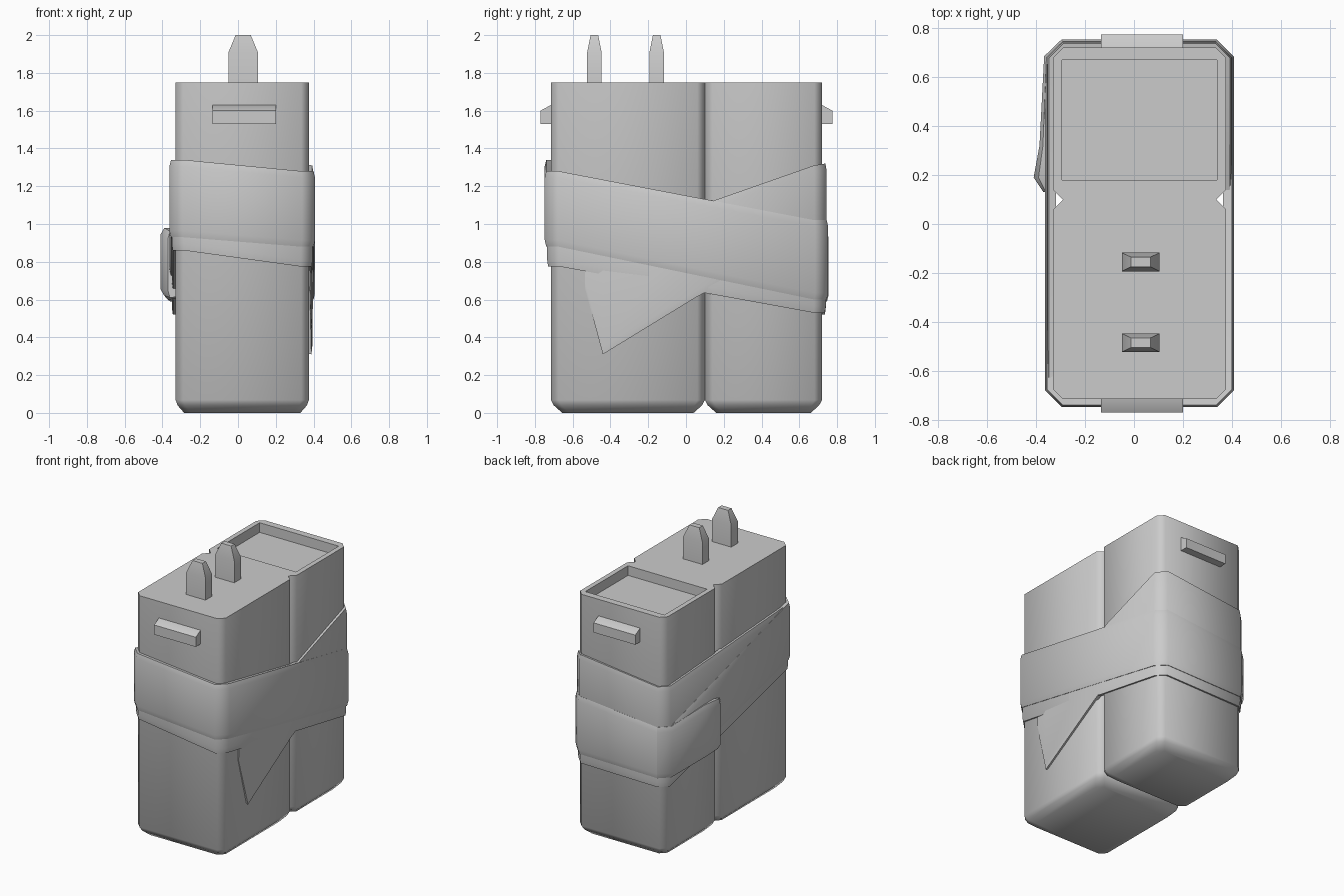
import bpy, bmesh, math

if "Cube" in bpy.data.objects:
    bpy.data.objects.remove(bpy.data.objects["Cube"], do_unlink=True)

X0, X1, Y0, Y1, SEAM, TOP = -0.33, 0.375, -0.715, 0.72, 0.10, 1.75
C = 0.04  # corner chamfer

grey = bpy.data.materials.new("plain grey")
grey.use_nodes = True
grey.diffuse_color = (0.6, 0.6, 0.6, 1)
grey.node_tree.nodes["Principled BSDF"].inputs["Base Color"].default_value = (0.6, 0.6, 0.6, 1)


def finish(name, bm, angle=30):
    bmesh.ops.recalc_face_normals(bm, faces=bm.faces[:])
    mesh = bpy.data.meshes.new(name)
    bm.to_mesh(mesh)
    bm.free()
    mesh.materials.append(grey)
    ob = bpy.data.objects.new(name, mesh)
    bpy.context.collection.objects.link(ob)
    bpy.ops.object.select_all(action='DESELECT')
    ob.select_set(True)
    bpy.context.view_layer.objects.active = ob
    bpy.ops.object.shade_smooth_by_angle(angle=math.radians(angle))
    return ob


def loft(bm, rings, cap=True, closed=True):
    """Skin matching rings of points; returns the last cap."""
    vs = [[bm.verts.new(p) for p in r] for r in rings]
    n = len(vs[0])
    for a, b in zip(vs, vs[1:]):
        for i in range(n if closed else n - 1):
            j = (i + 1) % n
            bm.faces.new((a[i], a[j], b[j], b[i]))
    if cap:
        bm.faces.new(vs[0][::-1])
        return bm.faces.new(vs[-1])


def octagon(x0, x1, y0, y1, c, z):
    return [(x0 + c, y0, z), (x1 - c, y0, z), (x1, y0 + c, z), (x1, y1 - c, z),
            (x1 - c, y1, z), (x0 + c, y1, z), (x0, y1 - c, z), (x0, y0 + c, z)]


# Two body blocks with a V groove where their chamfers meet
def block(name, y0, y1, tray=None):
    bm = bmesh.new()
    i = 0.045
    top = loft(bm, [octagon(X0 + i, X1 - i, y0 + i + .015, y1 - i - .015, C, 0),
                    octagon(X0 + .01, X1 - .01, y0 + .015, y1 - .015, C, .04),
                    octagon(X0, X1, y0, y1, C, .068),
                    octagon(X0, X1, y0, y1, C, TOP)])
    if tray:  # sunken rectangular tray in the top
        bmesh.ops.inset_region(bm, faces=[top], thickness=.03)
        a, b, c, d = tray
        for v in top.verts:
            v.co = (a if v.co.x < (a + b) / 2 else b,
                    c if v.co.y < (c + d) / 2 else d, TOP)
        bmesh.ops.remove_doubles(bm, verts=list(top.verts), dist=.001)
        floor = [f for f in bm.faces if f.normal.z > .9 and
                 all(a - .001 < v.co.x < b + .001 and c - .001 < v.co.y < d + .001 for v in f.verts)]
        ext = bmesh.ops.extrude_face_region(bm, geom=floor)
        bmesh.ops.delete(bm, geom=floor, context='FACES')
        for v in ext["geom"]:
            if isinstance(v, bmesh.types.BMVert):
                v.co.z -= .07
    finish(name, bm, 60)


block("front_block", Y0, SEAM)
block("rear_block", SEAM, Y1, (-.295, .34, .18, .67))

# Two tapered prongs on top
for name, y in (("front_prong", -.485), ("rear_prong", -.155)):
    bm = bmesh.new()
    loft(bm, [[(.0275 + sx * w, y + sy * d, z) for sx, sy in ((-1, -1), (1, -1), (1, 1), (-1, 1))]
              for w, d, z in ((.0775, .038, TOP - .02), (.0775, .038, 1.91), (.04, .02, 2.0))])
    finish(name, bm)

# Clip ledges with sloping tops, front and back
for name, y, s in (("front_clip", Y0, -1), ("back_clip", Y1, 1)):
    bm = bmesh.new()
    loft(bm, [[(x, y + s * o, z) for o, z in ((-.02, 1.53), (.055, 1.53), (.055, 1.6), (0, 1.63), (-.02, 1.63))]
              for x in (-.135, .2)])
    finish(name, bm)


# Straps: each station is (x, y, low z, high z, thickness)
def strap(name, stations, closed=False):
    bm = bmesh.new()
    rings = []
    for x, y, lo, hi, t in stations:
        on_side = min(x - X0, X1 - x) < .005
        sx = 1 if x > 0 else -1
        sy = 1 if y > 0 else -1
        corner = min(y - Y0, Y1 - y) < .07
        n = (sx, sy * .41 * corner) if on_side else (sx * .41, sy)
        e = min(.035, (hi - lo) / 4)
        profile = ((-.012, lo + .005), (t * .75, lo), (t, lo + e), (t, hi - e), (t * .75, hi), (-.012, hi - .005))
        rings.append([(x + n[0] * o, y + n[1] * o, z) for o, z in profile])
    if closed:
        rings.append(rings[0])
    loft(bm, rings, cap=not closed)
    bmesh.ops.remove_doubles(bm, verts=bm.verts[:], dist=.0005)
    finish(name, bm, 50)


RING = [p[:2] for p in octagon(X0, X1, Y0, Y1, .05, 0)]


def ring(lows, highs, t):
    """Stations of a full loop from the z values at its four corners."""
    order = (0, 1, 1, 2, 2, 3, 3, 0)
    return [(x, y, lows[k], highs[k], t) for (x, y), k in zip(RING, order)]


strap("main_strap", ring((.93, .88, .60, .59), (1.34, 1.28, 1.02, .96), .033), True)
strap("lower_strap", ring((.86, .775, .53, .52), (1.05, 1.0, .75, .72), .02), True)

# Under strap: pointed tail, then round the back and up to the front
strap("under_strap", [(X1, -.535, .66, .87, .006), (X1, -.44, .31, .90, .018), (X1, .05, .61, 1.09, .022),
                      (X1, Y1 - .05, .95, 1.31, .024), (X1 - .05, Y1, .92, 1.32, .024),
                      (X0 + .05, Y1, .85, 1.25, .024), (X0, Y1 - .05, .85, 1.25, .024),
                      (X0, Y0 + .05, 1.0, 1.33, .024)])

# Loose end of the main strap on the right side
strap("strap_end", [(X0 + .05, Y1, .59, .96, .035), (X0, Y1 - .05, .59, .96, .037),
                    (X0, .32, .60, .98, .056), (X0, .19, .62, .98, .08), (X0, .13, .61, .96, .04)])
